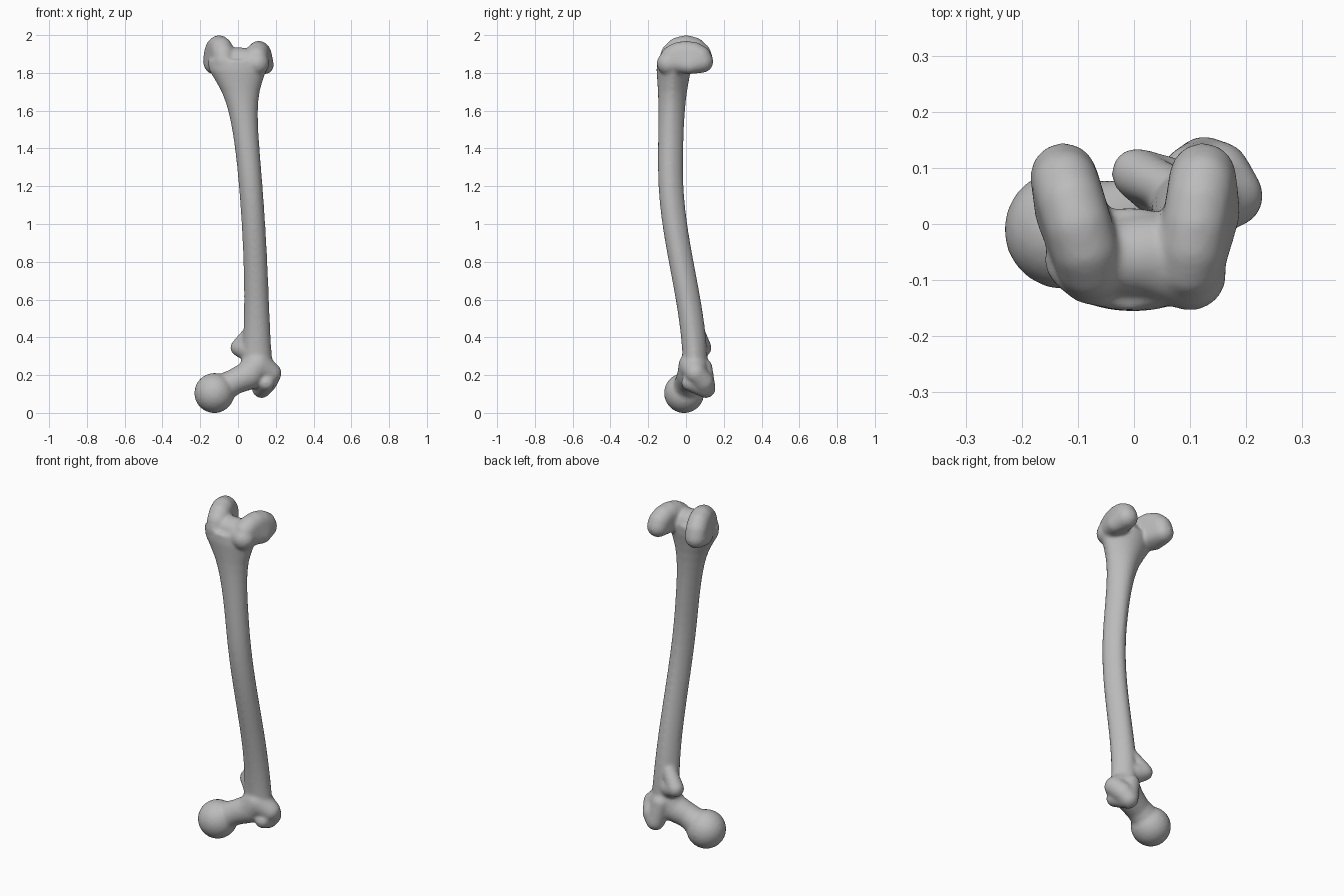
import bpy, bmesh, math
from mathutils import Vector

cube = bpy.data.objects.get("Cube")
if cube:
    bpy.data.objects.remove(cube)

bone = bpy.data.materials.new("bone grey")
bone.use_nodes = True
grey = 0.5
colour = (grey, grey, grey, 1)
bone.diffuse_color = colour
bone.node_tree.nodes["Principled BSDF"].inputs["Base Color"].default_value = colour

# Points of a unit ball, shared by every hull
ball = bmesh.new()
bmesh.ops.create_icosphere(ball, subdivisions=3, radius=1)
ball_points = [vert.co.copy() for vert in ball.verts]
ball.free()

bm = bmesh.new()


def hull(*balls):
    """Convex skin stretched over balls given as (x, y, z, radius)."""
    verts = [bm.verts.new(Vector((x, y, z)) + point * radius)
             for x, y, z, radius in balls for point in ball_points]
    bmesh.ops.convex_hull(bm, input=verts)
    loose = [vert for vert in bm.verts if not vert.link_faces]
    bmesh.ops.delete(bm, geom=loose, context='VERTS')


def limb(*balls):
    """Tapered chain of balls."""
    for start, end in zip(balls, balls[1:]):
        hull(start, end)


def shaft_ring(z, sides=32):
    """Cross-section of the bowed shaft, narrowed to a ridge behind."""
    upper_flare = math.exp(min(0, z - 1.8) / 0.12)
    lower_flare = math.exp((0.2 - z) / 0.2)
    half_width = 0.062 + 0.09 * upper_flare + 0.03 * lower_flare
    half_depth = 0.066 + 0.025 * upper_flare
    lean = (z - 0.4) / 1.4
    bow = (z - 1.3) / 1.1
    if bow > 0:
        bow /= 2
    centre_x = 0.1 * (1 - lean * lean)
    centre_y = -0.016 - 0.066 * math.cos(math.pi * bow)
    ring = []
    for side in range(sides):
        angle = math.tau * side / sides
        across, back = math.cos(angle), math.sin(angle)
        pinch = 1 - 0.18 * max(back, 0)
        ring.append(bm.verts.new((centre_x + half_width * across * pinch,
                                  centre_y + half_depth * back, z)))
    return ring


def shaft(bottom, top, steps=30):
    """Skin the cross-sections from bottom to top and cap both ends."""
    rings = [shaft_ring(bottom + (top - bottom) * step / steps) for step in range(steps + 1)]
    for low, high in zip(rings, rings[1:]):
        for side in range(len(low)):
            bm.faces.new((low[side - 1], low[side], high[side], high[side - 1]))
    bm.faces.new(rings[0][::-1])
    bm.faces.new(rings[-1])


def condyle(x, splay, rise, radius=0.06):
    """Rounded runner, arched from front to back, with a bulge on its outer side."""
    arch = []
    for step in range(7):
        angle = math.pi * step / 6
        y = -0.085 * math.cos(angle)
        arch.append((x + splay * y, y, 1.86 + rise * math.sin(angle), radius))
    hull(*arch, (x * 1.3, 0.02, 1.84, 0.047))


shaft(bottom=0.18, top=1.87)

# Inner and outer condyles, with the grooved bridge between them
condyle(x=-0.1, splay=-0.3, rise=0.08)
condyle(x=0.11, splay=0.15, rise=0.05)
inner_front = (-0.06, -0.06, 1.87, 0.065)
groove = (0.02, -0.055, 1.86, 0.075)
outer_front = (0.1, -0.09, 1.85, 0.065)
limb(inner_front, groove, outer_front)

# Ball head and neck
head = (-0.125, -0.01, 0.105, 0.107)
neck = (-0.02, 0.01, 0.165, 0.068)
neck_root = (0.06, 0.03, 0.2, 0.077)
shaft_root = (0.1, 0.04, 0.25, 0.08)
hull(head)
limb((-0.1, 0, 0.12, 0.078), neck, neck_root, shaft_root)

# Greater trochanter with its hooked tip
outer_bulge = (0.175, 0.05, 0.21, 0.056)
back_bulge = (0.15, 0.09, 0.165, 0.058)
hook = (0.125, 0.105, 0.13, 0.052)
front_ridge = (0.15, 0.02, 0.16, 0.045)
back_crest = (0.1, 0.09, 0.24, 0.05)
hull(outer_bulge, shaft_root)
limb(outer_bulge, back_bulge, hook, back_crest)
limb(front_ridge, hook)

# Lesser trochanter, running up into the shaft
knob = (0.005, 0.09, 0.345, 0.046)
limb(knob, (0.06, 0.06, 0.33, 0.06))
limb(knob, (0.07, 0.06, 0.43, 0.04))

bmesh.ops.recalc_face_normals(bm, faces=bm.faces)
mesh = bpy.data.meshes.new("thigh_bone")
bm.to_mesh(mesh)
bm.free()
mesh.materials.append(bone)
thigh_bone = bpy.data.objects.new("thigh_bone", mesh)
bpy.context.collection.objects.link(thigh_bone)

# Fuse the parts into one smooth skin
remesh = thigh_bone.modifiers.new("fuse", 'REMESH')
remesh.mode = 'VOXEL'
remesh.voxel_size = 0.008
remesh.use_smooth_shade = True
soften = thigh_bone.modifiers.new("soften", 'SMOOTH')
soften.factor = 0.5
soften.iterations = 12
